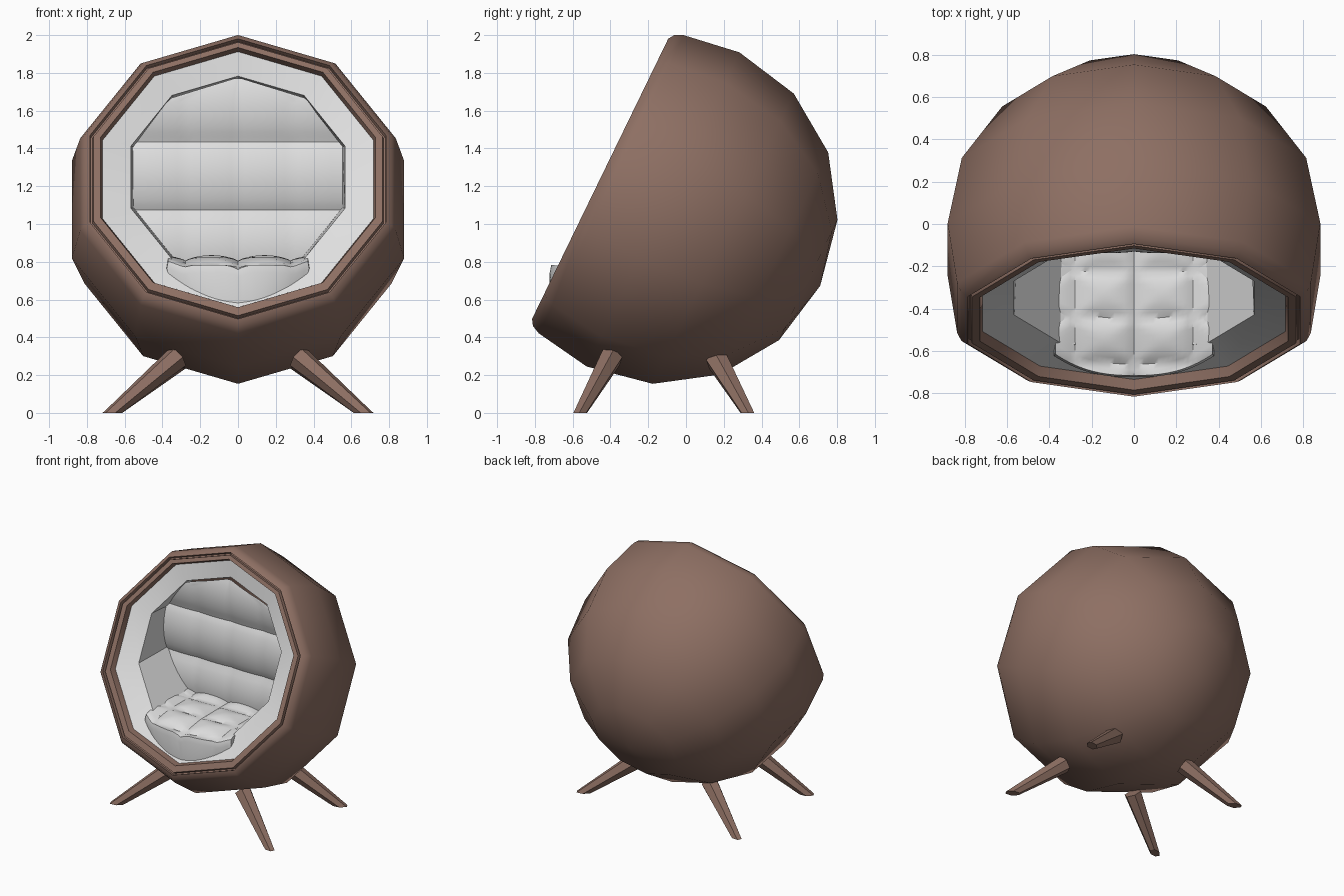
import bpy, bmesh, math
from mathutils import Vector

if "Cube" in bpy.data.objects:
    bpy.data.objects.remove(bpy.data.objects["Cube"])

AX = Vector((0, -0.899, 0.437))   # direction the opening faces
UP = Vector((0, 0.437, 0.899))    # "up" inside the opening plane
N = 10                            # sides of the ball


def material(name, col):
    m = bpy.data.materials.new(name)
    m.diffuse_color = (*col, 1)
    m.use_nodes = True
    m.node_tree.nodes["Principled BSDF"].inputs["Base Color"].default_value = m.diffuse_color
    return m


BROWN = material("brown shell", (0.27, 0.16, 0.125))
WHITE = material("off white fabric", (0.74, 0.74, 0.74))


def ring(s, r, c=0.916):
    """Decagon at distance s along the ball axis, radius r, centre height c."""
    pts = []
    for k in range(N):
        a = math.pi / 2 + k * 2 * math.pi / N
        pts.append(AX * s + UP * (c + r * math.sin(a)) + Vector((r * math.cos(a), 0, 0)))
    return pts


def finish(name, bm, mat, angle):
    me = bpy.data.meshes.new(name)
    bmesh.ops.recalc_face_normals(bm, faces=bm.faces)
    bm.to_mesh(me)
    bm.free()
    ob = bpy.data.objects.new(name, me)
    bpy.context.collection.objects.link(ob)
    me.materials.append(mat)
    bpy.ops.object.select_all(action='DESELECT')
    ob.select_set(True)
    bpy.context.view_layer.objects.active = ob
    bpy.ops.object.shade_smooth_by_angle(angle=math.radians(angle))
    return ob


def loft(bm, rings):
    """Bridge closed rings of points; returns the vertex rings."""
    vr = [[bm.verts.new(p) for p in r] for r in rings]
    for a, b in zip(vr, vr[1:]):
        n = len(a)
        for i in range(n):
            bm.faces.new((a[i], a[(i + 1) % n], b[(i + 1) % n], b[i]))
    return vr


# Ball shell with stepped rim, from the back pole to the inside of the rim
bm = bmesh.new()
R, S0 = 0.925, 0.58
rings = [ring(S0 - R * math.cos(math.radians(a)), R * math.sin(math.radians(a)))
         for a in (22.5, 45, 67.5, 90)]
rings += [ring(0.885, 0.878), ring(0.93, 0.857), ring(0.951, 0.825), ring(0.925, 0.82),
          ring(0.925, 0.81), ring(0.95, 0.805), ring(0.95, 0.765, 0.925), ring(0.90, 0.752, 0.935)]
vr = loft(bm, rings)
pole = bm.verts.new(AX * (S0 - R) + UP * 0.916)
for i in range(N):
    bm.faces.new((vr[0][i], pole, vr[0][(i + 1) % N]))
finish("ball_shell", bm, BROWN, 42)

# Padded lining: sloping collar, then a short tunnel running straight back
bm = bmesh.new()
collar = ring(0.86, 0.595, 0.97)
tunnel = [Vector((p.x * 0.975, -0.065, 1.25 + (p.z - 1.25) * 0.975)) for p in collar]
loft(bm, [ring(0.905, 0.753, 0.935), collar, tunnel])
finish("lining", bm, WHITE, 20)


def grid(bm, nu, nv, fn):
    vs = [[bm.verts.new(fn(i / nu, j / nv)) for i in range(nu + 1)] for j in range(nv + 1)]
    for j in range(nv):
        for i in range(nu):
            bm.faces.new((vs[j][i], vs[j][i + 1], vs[j + 1][i + 1], vs[j + 1][i]))
    return vs


def puff(v, period):
    return abs(math.sin(math.pi * v / period)) ** 0.7


# Quilted backrest, clipped to the decagon of the tunnel
OUTLINE = [(0.74, 0.2), (0.82, 0.36), (1.08, 0.57), (1.42, 0.57), (1.665, 0.36), (1.77, 0.02)]


def half_width(z):
    for (z0, w0), (z1, w1) in zip(OUTLINE, OUTLINE[1:]):
        if z <= z1:
            return w0 + (w1 - w0) * (z - z0) / (z1 - z0)
    return OUTLINE[-1][1]


def back_point(u, v):
    z = 0.74 + 1.03 * v
    x = (2 * u - 1) * half_width(z)
    y = -0.085 - 0.045 * puff(z - 1.07, 0.37) - 0.008 * puff(x, 0.28)
    return Vector((x, y, z))


bm = bmesh.new()
grid(bm, 32, 40, back_point)
finish("quilted_backrest", bm, WHITE, 40)


# Quilted seat cushion with a rounded front and a skirt tucked into the lining
def seat_point(u, v):
    x = (2 * u - 1) * 0.37
    front = -0.715 + 0.10 * abs(x / 0.37) ** 2.5
    y = front + (-0.07 - front) * v
    z = 0.805 + 0.03 * min(puff(x, 0.28), puff(y + 0.22, 0.22))
    z -= 0.045 * max(0, (-0.44 - y) / 0.27) ** 1.5
    return Vector((x, y, z))


bm = bmesh.new()
NU, NV = 32, 24
vs = grid(bm, NU, NV, seat_point)
rim = vs[0][:] + [r[-1] for r in vs[1:]] + vs[-1][-2::-1] + [r[0] for r in vs[-2:0:-1]]
upper = [bm.verts.new((v.co.x * 1.02, v.co.y - (0.008 if v.co.y < -0.6 else 0), v.co.z - 0.04)) for v in rim]
low = [bm.verts.new((v.co.x * 0.86, v.co.y, 0.575)) for v in rim]
for a, b in ((rim, upper), (upper, low)):
    for i in range(len(a)):
        j = (i + 1) % len(a)
        bm.faces.new((a[i], a[j], b[j], b[i]))
bm.faces.new(low)
finish("seat_cushion", bm, WHITE, 40)


# Four splayed tapering legs with feet cut flat on the floor
def leg(name, top, foot):
    top, foot = Vector(top), Vector(foot)
    d = (top - foot).normalized()
    e1 = d.cross(Vector((0, 0, 1))).normalized()
    e2 = d.cross(e1)
    hi, lo = [], []
    for k in range(6):
        a = k * math.pi / 3
        off = e1 * math.cos(a) + e2 * math.sin(a)
        hi.append(top + off * 0.064)
        p = foot + off * 0.034
        lo.append(p - d * (p.z / d.z))
    bm = bmesh.new()
    r = loft(bm, [lo, hi])
    bm.faces.new(r[0])
    bm.faces.new(r[1])
    finish(name, bm, BROWN, 20)


for side, sx in (("left", -1), ("right", 1)):
    leg("front_leg_" + side, (sx * 0.32, -0.395, 0.295), (sx * 0.665, -0.56, 0))
    leg("back_leg_" + side, (sx * 0.32, 0.165, 0.28), (sx * 0.665, 0.325, 0))
